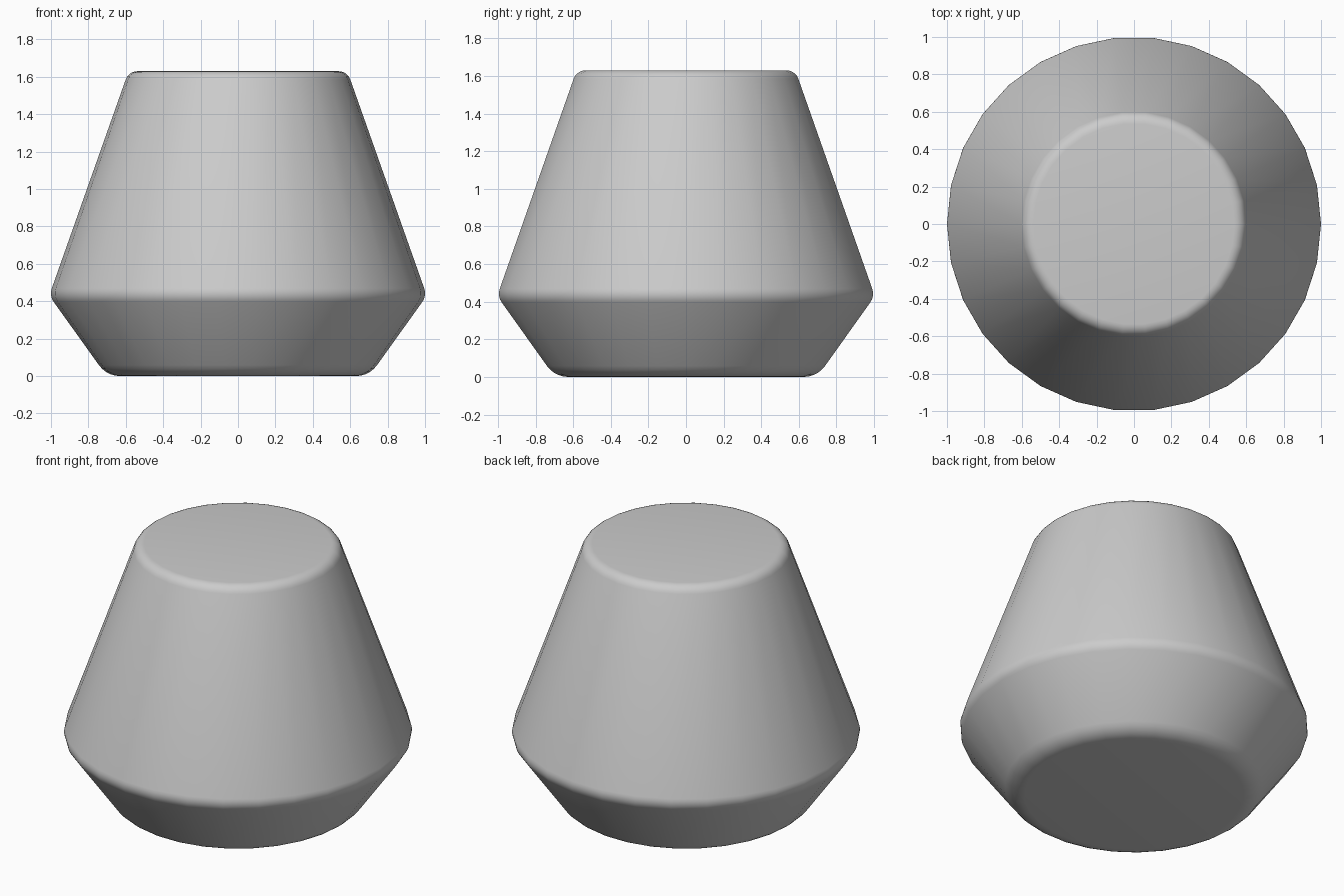
import bpy, bmesh, math
from mathutils import Vector

if "Cube" in bpy.data.objects:
    bpy.data.objects.remove(bpy.data.objects["Cube"])

SIDES = 30
STEPS = 5

# Profile corners as (radius, height), with the tangent length of each fillet
corners = [((0, 0), 0), ((0.702, 0), 0.072), ((1.01, 0.43), 0.042),
           ((0.585, 1.63), 0.047), ((0, 1.63), 0)]


def fillet(a, b, c, t):
    """Circular arc rounding corner b between a and c."""
    a, b, c = Vector(a), Vector(b), Vector(c)
    u, v = (a - b).normalized(), (c - b).normalized()
    half = u.angle(v) / 2
    centre = b + (u + v).normalized() * (t / math.cos(half))
    p, q = b + u * t - centre, b + v * t - centre
    w = p.angle(q)
    return [centre + (p * math.sin((1 - k / STEPS) * w) + q * math.sin(k / STEPS * w)) / math.sin(w)
            for k in range(STEPS + 1)]


profile = []
for i in range(1, len(corners) - 1):
    profile += fillet(corners[i - 1][0], corners[i][0], corners[i + 1][0], corners[i][1])
widest = max(p.x for p in profile)

# Rounded double-cone body, lathed about z with flat caps
bm = bmesh.new()
rings = []
for p in profile:
    r = p.x / widest
    rings.append([bm.verts.new((r * math.cos(math.tau * s / SIDES),
                                r * math.sin(math.tau * s / SIDES), p.y))
                  for s in range(SIDES)])
for lo, hi in zip(rings, rings[1:]):
    for s in range(SIDES):
        n = (s + 1) % SIDES
        bm.faces.new((lo[s], lo[n], hi[n], hi[s]))
bm.faces.new(rings[0][::-1])
bm.faces.new(rings[-1])
mesh = bpy.data.meshes.new("tapered_body")
bm.to_mesh(mesh)
bm.free()
body = bpy.data.objects.new("tapered_body", mesh)
bpy.context.collection.objects.link(body)
bpy.context.view_layer.objects.active = body
body.select_set(True)
bpy.ops.object.shade_smooth_by_angle(angle=math.radians(30))
